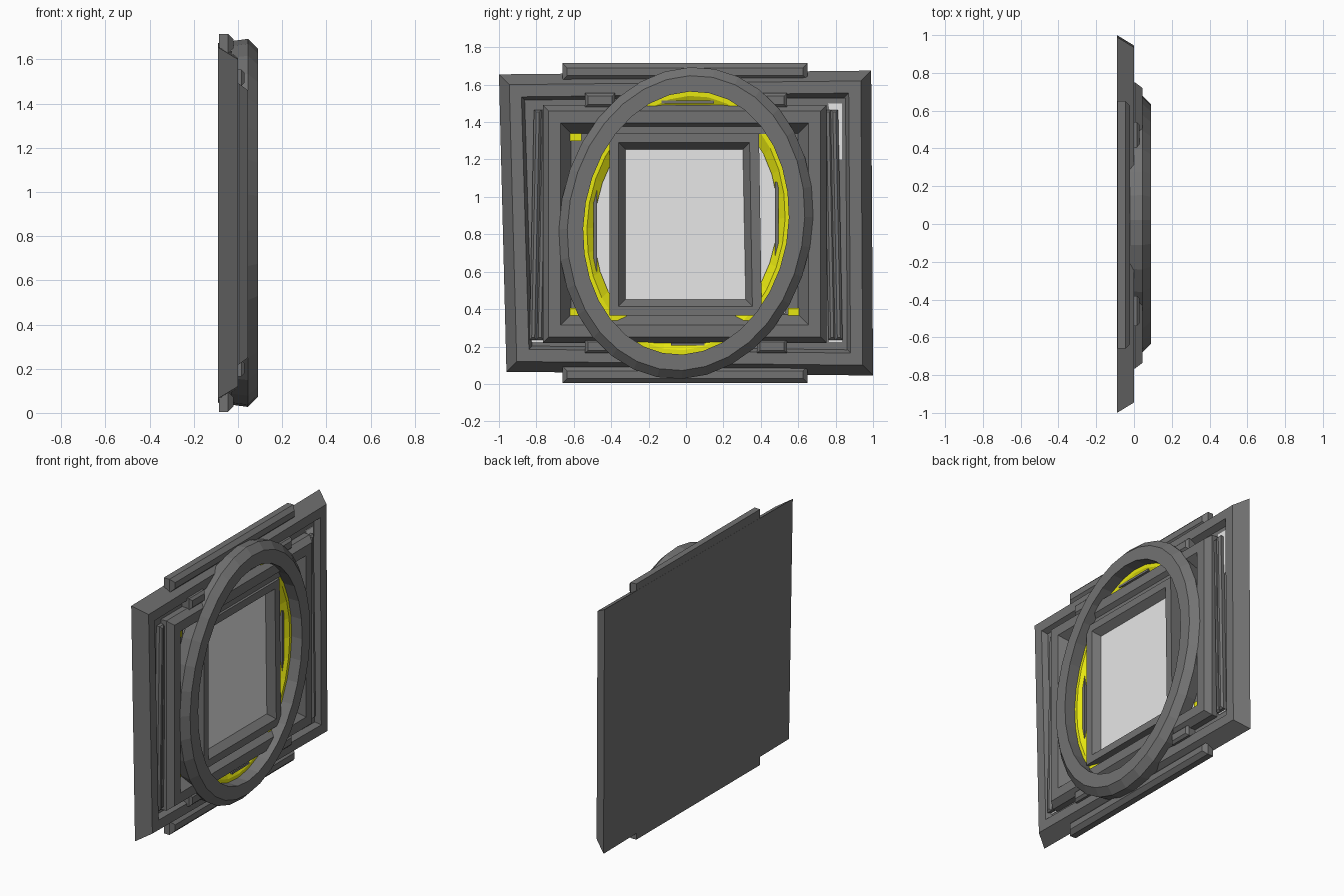
import bpy, bmesh
from math import sin, cos, pi

cube = bpy.data.objects.get("Cube")
if cube:
    bpy.data.objects.remove(cube)


def material(name, rgb):
    m = bpy.data.materials.new(name)
    m.use_nodes = True
    color = (*rgb, 1)
    m.diffuse_color = color
    m.node_tree.nodes["Principled BSDF"].inputs["Base Color"].default_value = color
    return m


DARK = material("dark grey", (0.17, 0.17, 0.17))
LIGHT = material("light grey", (0.8, 0.8, 0.8))
YELLOW = material("yellow", (0.8, 0.8, 0.005))
MID = 0.86


def loft(name, loops, mat, hollow=True):
    """Bridge outlines; a hollow loft closes on itself, a solid one is capped."""
    bm = bmesh.new()
    rings = [[bm.verts.new(p) for p in loop] for loop in loops]
    n = len(rings[0])
    pairs = list(zip(rings, rings[1:]))
    if hollow:
        pairs.append((rings[-1], rings[0]))
    else:
        bm.faces.new(rings[0])
        bm.faces.new(rings[-1])
    for a, b in pairs:
        for i in range(n):
            j = (i + 1) % n
            bm.faces.new((a[i], a[j], b[j], b[i]))
    bmesh.ops.recalc_face_normals(bm, faces=bm.faces)
    mesh = bpy.data.meshes.new(name)
    bm.to_mesh(mesh)
    bm.free()
    mesh.materials.append(mat)
    ob = bpy.data.objects.new(name, mesh)
    bpy.context.collection.objects.link(ob)


def quad(corners, inset, x):
    cy = sum(c[0] for c in corners) / 4
    cz = sum(c[1] for c in corners) / 4
    return [(x, y + (inset if y < cy else -inset), z + (inset if z < cz else -inset))
            for y, z in corners]


def rect(y0, y1, z0, z1):
    return [(y0, z1), (y1, z1), (y1, z0), (y0, z0)]


def frame(name, corners, profile):
    loft(name, [quad(corners, i, x) for i, x in profile], DARK)


def block(name, corners, x0, x1, mat=DARK, bevel=0):
    profile = [(0, x0), (0, x1 - bevel)]
    if bevel:
        profile.append((bevel, x1))
    loft(name, [quad(corners, i, x) for i, x in profile], mat, False)


def oval(ry, rz, x, n=32):
    # slightly sheared ellipse
    pts = []
    for i in range(n):
        y, z = ry * cos(2 * pi * i / n), rz * sin(2 * pi * i / n)
        pts.append((x, y + 0.025 * z, MID + z + 0.05 * y))
    return pts


# Skewed outer frame with closed back, light panel and dark ledge over its rim
outer = [(-1, 1.655), (0.99, 1.675), (1, 0.045), (-0.96, 0.065)]
frame("outer_frame", outer, [(0, -0.09), (0.055, 0), (0.12, 0), (0.165, -0.09)])
block("back_plate", [(y * 0.9, MID + (z - MID) * 0.9) for y, z in outer], -0.09, -0.07)
block("light_panel", rect(-0.8, 0.8, 0.25, 1.45), -0.07, -0.045, LIGHT)
rim, hole = rect(-0.87, 0.86, 0.18, 1.53), rect(-0.53, 0.53, 0.38, 1.33)
loft("inner_ledge", [quad(rim, 0, -0.07), quad(rim, 0, -0.035),
                     quad(hole, 0, -0.035), quad(hole, 0, -0.07)], DARK)

# Light slivers showing beside the side bars
block("upper_light_sliver", [(0.76, 1.5), (0.835, 1.5), (0.835, 1.2), (0.82, 1.2)],
      -0.035, -0.031, LIGHT)
for side, y in (("left", 0.8), ("right", -0.8)):
    block(side + "_light_sliver", rect(y - 0.035, y + 0.035, 0.225, 0.25), -0.035, -0.031, LIGHT)

# Rectangular middle frame and small inner frame with its pane
frame("middle_frame", rect(-0.765, 0.75, 0.22, 1.49),
      [(0, -0.06), (0, 0.005), (0.03, 0.045), (0.095, 0.045), (0.15, -0.03)])
frame("inner_frame", [(-0.41, 1.34), (0.39, 1.34), (0.405, 0.365), (-0.41, 0.365)],
      [(0, -0.045), (0, 0.035), (0.05, 0.035), (0.09, -0.015), (0.09, -0.045)])
block("inner_pane", rect(-0.34, 0.33, 0.43, 1.27), -0.045, -0.01, LIGHT)
block("upper_ledge", rect(-0.42, 0.44, 1.335, 1.4), -0.03, 0.018)

# Oval ring in front, yellow oval ring behind it
loft("oval_ring", [oval(0.68 - i, 0.833 - i, x) for i, x in
                   [(0.01, -0.03), (0, 0.045), (0.045, 0.09), (0.13, 0.09), (0.13, 0)]], DARK)
loft("yellow_ring", [oval(ry, rz, x) for ry, rz, x in
                     [(0.57, 0.73, -0.04), (0.57, 0.73, 0.012),
                      (0.53, 0.68, 0.012), (0.49, 0.62, -0.02), (0.49, 0.62, -0.04)]], YELLOW)

# Bars on the top and bottom edges, with tabs and dark slots
for label, s, half in (("top", 1, 0.14), ("bottom", -1, 0.09)):
    def span(y0, y1, a, b):
        lo, hi = sorted((MID + s * a, MID + s * b))
        return rect(y0, y1, lo, hi)

    block(label + "_bar", span(-0.66, 0.65, 0.765, 0.855), -0.087, -0.02, DARK, 0.025)
    block(label + "_slot", span(0.01 - half, 0.01 + half, 0.64, 0.655), -0.01, 0.014)
    for side, t in (("left", 1), ("right", -1)):
        y0, y1 = sorted((t * 0.38, t * 0.54))
        block(f"{label}_{side}_tab", span(y0, y1, 0.62, 0.695), -0.06, 0.03, DARK, 0.015)

# Slanted side bars in pairs, and dark side slots
for side, t in (("left", 1), ("right", -1)):
    for part, off, x in (("outer", 0.805, 0.0), ("inner", 0.77, -0.01)):
        lean = 0.012 * t
        y0, y1 = t * off - 0.02, t * off + 0.02
        block(f"{side}_{part}_bar", [(y0 - lean, 1.465), (y1 - lean, 1.465),
                                     (y1 + lean, 0.235), (y0 + lean, 0.235)],
              -0.06, x, DARK, 0.012)
    zc = MID + 0.02 * t
    block(side + "_slot", rect(t * 0.485 - 0.01, t * 0.485 + 0.01, zc - 0.24, zc + 0.2),
          -0.04, -0.005)

# Yellow corner plates inside the middle frame
for name, y, z in (("upper", -0.59, 1.32), ("lower", 0.575, 0.385), ("small_lower", -0.6, 0.385)):
    block(name + "_yellow_corner", rect(y - 0.03, y + 0.03, z - 0.02, z + 0.02),
          -0.03, -0.022, YELLOW)
